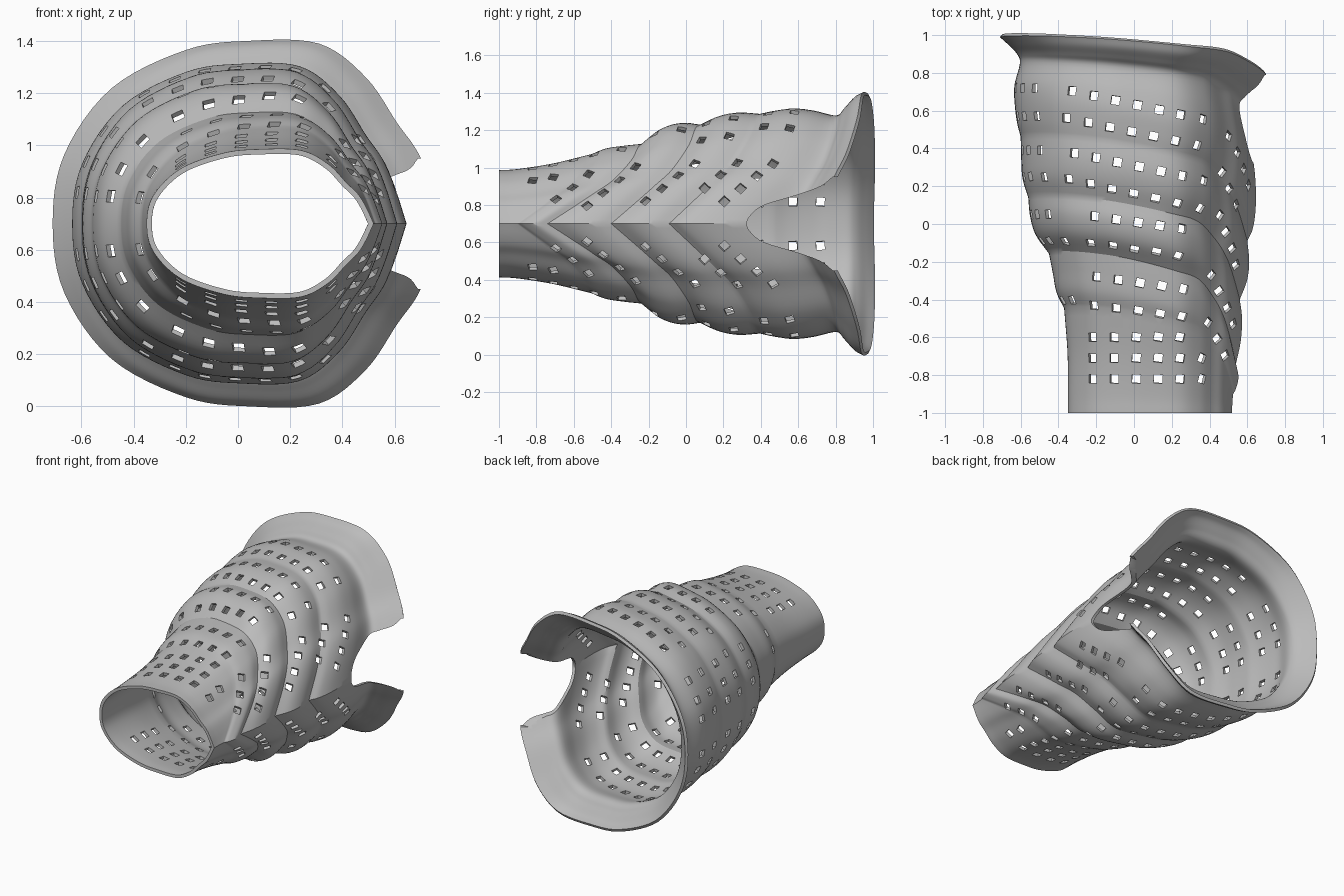
import bpy
import bmesh
from mathutils import Matrix, Vector

MID = 0.7          # height of the mirror plane
WALL = 0.02

cube = bpy.data.objects.get("Cube")
if cube:
    bpy.data.objects.remove(cube, do_unlink=True)

# Stations per band: position, left x, ridge x, top z, ridge y
BANDS = [
    [(-1, -.35, .52, .985, -1), (-.9, -.35, .52, .99, -.965), (-.7, -.352, .522, 1.02, -.93),
     (-.48, -.37, .525, 1.07, -.9)],
    [(-.48, -.37, .525, 1.07, -.9), (-.4, -.41, .54, 1.1, -.87), (-.3, -.43, .553, 1.115, -.81),
     (-.2, -.45, .54, 1.125, -.74)],
    [(-.2, -.45, .54, 1.125, -.74), (-.1, -.52, .565, 1.205, -.62), (0, -.55, .572, 1.235, -.5),
     (.1, -.56, .56, 1.225, -.4)],
    [(.1, -.56, .56, 1.225, -.4), (.2, -.59, .598, 1.27, -.3), (.3, -.597, .61, 1.29, -.2),
     (.42, -.6, .6, 1.283, -.09)],
    [(.42, -.6, .6, 1.283, -.09), (.5, -.62, .63, 1.3, -.02), (.6, -.632, .645, 1.312, .1),
     (.7, -.633, .64, 1.3, .27), (.82, -.605, .61, 1.275, .5), (.87, -.615, .65, 1.32, .57),
     (.92, -.66, .72, 1.375, .62), (.965, -.71, .79, 1.4, .66)],
]

# Half section: across, up, share of the ridge sweep
SECTION = [(0, 0, -.08), (.03, .38, -.1), (.15, .74, -.1), (.34, .95, -.06), (.5, 1, 0),
           (.68, .985, .09), (.8, .8, .17), (.88, .55, .35), (.93, .4, .52),
           (.965, .23, .72), (1, 0, 1)]


def spline(points, steps, before=None):
    """Catmull-Rom curve through points of any dimension."""
    pts = [Vector(p) for p in points]
    first = Vector(before) if before else 2 * pts[0] - pts[1]
    pts = [first] + pts + [2 * pts[-1] - pts[-2]]
    out = []
    for a, b, c, d in zip(pts, pts[1:], pts[2:], pts[3:]):
        for n in range(steps):
            t = n / steps
            out.append(b + (c - a) * t / 2 + (2 * a - 5 * b + 4 * c - d) * t * t / 2
                       + (3 * b - a - 3 * c + d) * t ** 3 / 2)
    return out + [pts[-2]]


def link(name, bm):
    mesh = bpy.data.meshes.new(name)
    bm.to_mesh(mesh)
    bm.free()
    obj = bpy.data.objects.new(name, mesh)
    bpy.context.collection.objects.link(obj)
    return obj


def flip(p):
    return Vector((p.x, p.y, 2 * MID - p.z))


# Upper half of the surface as a grid of points
stations = []
for band in BANDS:
    stations += spline([Vector(r) for r in band], 5)[(1 if stations else 0):]
section = spline(SECTION, 6, before=(.03, -.38, -.1))


def surface(st, se):
    s, left, right, top, ridge = st
    return Vector((left + (right - left) * se.x, s + (ridge - s) * se.z,
                   MID + (top - MID) * se.y))


half = [[surface(st, se) for se in section] for st in stations]

# Sleeve skin, closed around by the mirrored lower half
bm = bmesh.new()
rings = [[bm.verts.new(p) for p in row + [flip(q) for q in row[-2:0:-1]]] for row in half]
count = len(rings[0])
for a, b in zip(rings, rings[1:]):
    for j in range(count):
        k = (j + 1) % count
        bm.faces.new((a[j], a[k], b[k], b[j]))
sleeve = link("perforated_sleeve", bm)

# Vent cutters, set on the skin and mirrored below
vents = bmesh.new()


def vent(target, axes, region):
    """Punch at the skin point nearest the target, seen along the third axis."""
    best = None
    for i in range(1, len(half) - 1):
        for j in range(1, len(section) - 1):
            if region(section[j]):
                d = sum((half[i][j][a] - v) ** 2 for a, v in zip(axes, target))
                if best is None or d < best[0]:
                    best = (d, i, j)
    _, i, j = best
    centre = half[i][j].copy()
    for a, v in zip(axes, target):
        centre[a] = v
    along = (half[i][j + 1] - half[i][j - 1]).normalized()
    normal = along.cross(half[i + 1][j] - half[i - 1][j]).normalized()
    m = Matrix((along, normal.cross(along), normal)).transposed().to_4x4()
    m = Matrix.Translation(centre) @ m @ Matrix.Diagonal((.046, .046, .11, 1))
    mirror = Matrix.Translation((0, 0, 2 * MID)) @ Matrix.Diagonal((1, 1, -1, 1))
    for mat in (m, mirror @ m):
        bmesh.ops.create_cube(vents, size=1, matrix=mat)


# Top rows: first x, first y, number, drop per vent
TOP = [(-.22, -.82, 6, 0), (-.22, -.71, 6, 0), (-.22, -.6, 5, 0),
       (-.21, -.43, 5, .015), (-.2, -.28, 5, .016), (-.23, -.1, 5, .017), (-.21, .04, 5, .016),
       (-.35, .235, 7, .025), (-.32, .375, 7, .024), (-.36, .56, 7, .024), (-.33, .705, 7, .025)]
for x, y, n, drop in TOP:
    for q in range(n):
        vent((x + .116 * q, y - drop * q), (0, 1), lambda se: .05 < se.x < .9)

# Ridge side rows: first y, first z, number
for y, z, n in [(-.695, .83, 3), (-.53, .8, 4), (-.215, .82, 4), (.1, .89, 3), (.205, .82, 4)]:
    for q in range(n):
        vent((y + .087 * q, z + .068 * q), (1, 2), lambda se: se.x > .7)

# Round side rows: y, spacing, number
for y, gap, n in [(.72, .12, 3), (.57, .12, 3), (.39, .115, 3), (.25, .115, 3),
                  (.05, .105, 3), (-.09, .105, 3), (-.405, .1, 2)]:
    for q in range(n):
        vent((y, MID + gap * (q + 1)), (1, 2), lambda se: se.x < .4)

bmesh.ops.recalc_face_normals(vents, faces=vents.faces[:])
vent_cutter = link("vent_cutter", vents)

# Notch cutter, a curved wedge through the ridge side
edge = [(p.x, p.y) for p in spline([(.325, 0), (.35, .05), (.42, .1), (.6, .155),
                                    (.72, .2), (.785, .25)], 4, before=(.35, -.05))]
outline = edge + [(1.2, .25), (1.2, -.25)] + [(y, -h) for y, h in edge[:0:-1]]
bm = bmesh.new()
face = bm.faces.new([bm.verts.new((.25, y, MID + h)) for y, h in outline])
ext = bmesh.ops.extrude_face_region(bm, geom=[face])
bmesh.ops.translate(bm, vec=(1, 0, 0),
                    verts=[g for g in ext["geom"] if isinstance(g, bmesh.types.BMVert)])
bmesh.ops.recalc_face_normals(bm, faces=bm.faces[:])
notch_cutter = link("notch_cutter", bm)

# Wall thickness, then the cuts
bpy.ops.object.select_all(action="DESELECT")
bpy.context.view_layer.objects.active = sleeve
sleeve.select_set(True)
wall = sleeve.modifiers.new("wall", "SOLIDIFY")
wall.thickness = WALL
wall.offset = -1
bpy.ops.object.modifier_apply(modifier=wall.name)
for cutter in (notch_cutter, vent_cutter):
    cutter.hide_render = True
    cut = sleeve.modifiers.new("cut", "BOOLEAN")
    cut.operation = "DIFFERENCE"
    cut.solver = "EXACT"
    cut.object = cutter
    bpy.ops.object.modifier_apply(modifier=cut.name)
    bpy.data.objects.remove(cutter, do_unlink=True)
bpy.ops.object.shade_smooth_by_angle(angle=.5)

# Plain grey finish
grey = bpy.data.materials.new("plain_grey")
grey.use_nodes = True
grey.diffuse_color = (.5, .5, .5, 1)
grey.node_tree.nodes["Principled BSDF"].inputs["Base Color"].default_value = (.5, .5, .5, 1)
sleeve.data.materials.clear()
sleeve.data.materials.append(grey)
